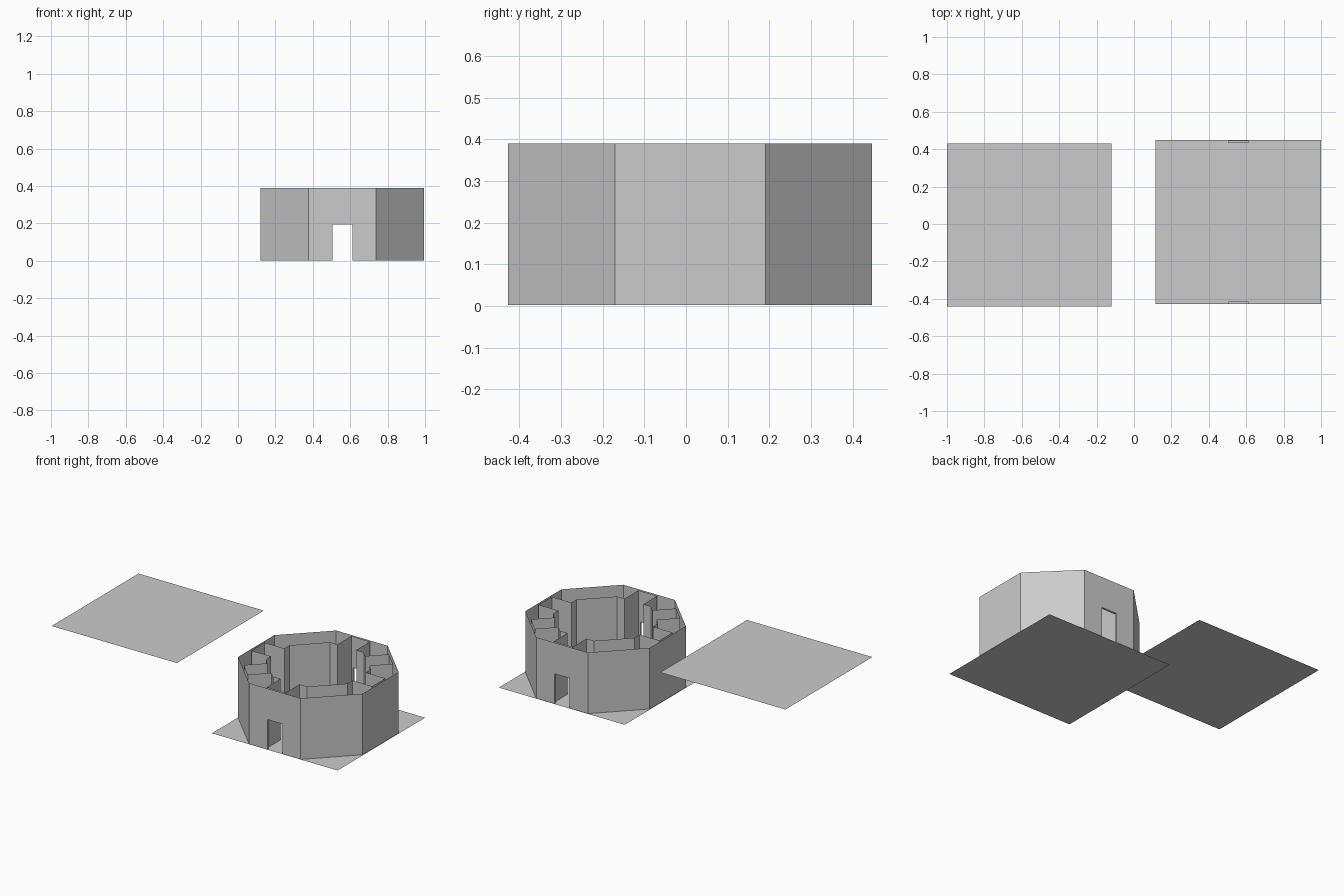
import bpy, math

if "Cube" in bpy.data.objects:
    bpy.data.objects.remove(bpy.data.objects["Cube"])

CX, CY = 0.558, 0.01       # centre of the octagonal building
H, FLOOR = 0.39, 0.002     # wall top and floor level
R_OUT, R_IN, R_BACK = 0.437, 0.286, 0.424   # apothems: shell, inner wall, niche back
NW, DW, DH = 0.066, 0.053, 0.193            # niche half width, door half width, door height
T = math.tan(math.pi / 8)


def mesh_object(name, faces):
    verts, polys = [], []
    for f in faces:
        polys.append(list(range(len(verts), len(verts) + len(f))))
        verts += f
    me = bpy.data.meshes.new(name)
    me.from_pydata(verts, [], polys)
    ob = bpy.data.objects.new(name, me)
    bpy.context.collection.objects.link(ob)
    return ob


def at(side, r, t, z):
    """Point on an octagon side: r outwards, t along the side."""
    a = side * math.pi / 4
    return (CX + r * math.cos(a) - t * math.sin(a),
            CY + r * math.sin(a) + t * math.cos(a), z)


def wall(side, a, b):
    """Vertical panel between two (r, t) plan points."""
    return [at(side, *a, FLOOR), at(side, *b, FLOOR), at(side, *b, H), at(side, *a, H)]


def door_wall(side, r, half):
    """Panel with a doorway notch in its lower edge."""
    pts = [(-half, FLOOR), (-DW, FLOOR), (-DW, DH), (DW, DH), (DW, FLOOR),
           (half, FLOOR), (half, H), (-half, H)]
    return [at(side, r, t, z) for t, z in pts]


def plate(x0, x1, y0, y1, z):
    return [(x0, y0, z), (x1, y0, z), (x1, y1, z), (x0, y1, z)]


DOORS, PLAIN = (2, 6), (3, 7)
outer, inner, frames, bases = [], [], [], []
for s in range(8):
    ho, hi = R_OUT * T, R_IN * T
    # outer shell
    outer.append(door_wall(s, R_OUT, ho) if s in DOORS
                 else wall(s, (R_OUT, -ho), (R_OUT, ho)))
    # inner shell, flat or with a niche
    if s in PLAIN:
        inner.append(wall(s, (R_IN, hi), (R_IN, -hi)))
        continue
    for k in (-1, 1):
        inner.append(wall(s, (R_IN, k * hi), (R_IN, k * NW)))
        inner.append(wall(s, (R_IN, k * NW), (R_BACK, k * NW)))
    if s in DOORS:
        inner.append(door_wall(s, R_BACK, NW))
        # door jambs and lintel
        for k in (-DW, DW):
            frames.append([at(s, R_BACK, k, FLOOR), at(s, R_OUT, k, FLOOR),
                           at(s, R_OUT, k, DH), at(s, R_BACK, k, DH)])
        frames.append([at(s, R_BACK, -DW, DH), at(s, R_OUT, -DW, DH),
                       at(s, R_OUT, DW, DH), at(s, R_BACK, DW, DH)])
    else:
        inner.append(wall(s, (R_BACK, NW), (R_BACK, -NW)))
        # niche bottom just under the floor
        bases.append([at(s, r, t, 0) for r, t in
                      ((R_IN, -NW), (R_BACK, -NW), (R_BACK, NW), (R_IN, NW))])

mesh_object("outer_wall", outer)
mesh_object("inner_wall", inner)
mesh_object("door_frames", frames)
mesh_object("niche_bases", bases)

# floor under the building and the detached ceiling beside it
mesh_object("floor", [plate(0.116, 1.0, -0.428, 0.45, FLOOR)])
mesh_object("ceiling", [plate(-1.0, -0.12, -0.442, 0.43, H)])
